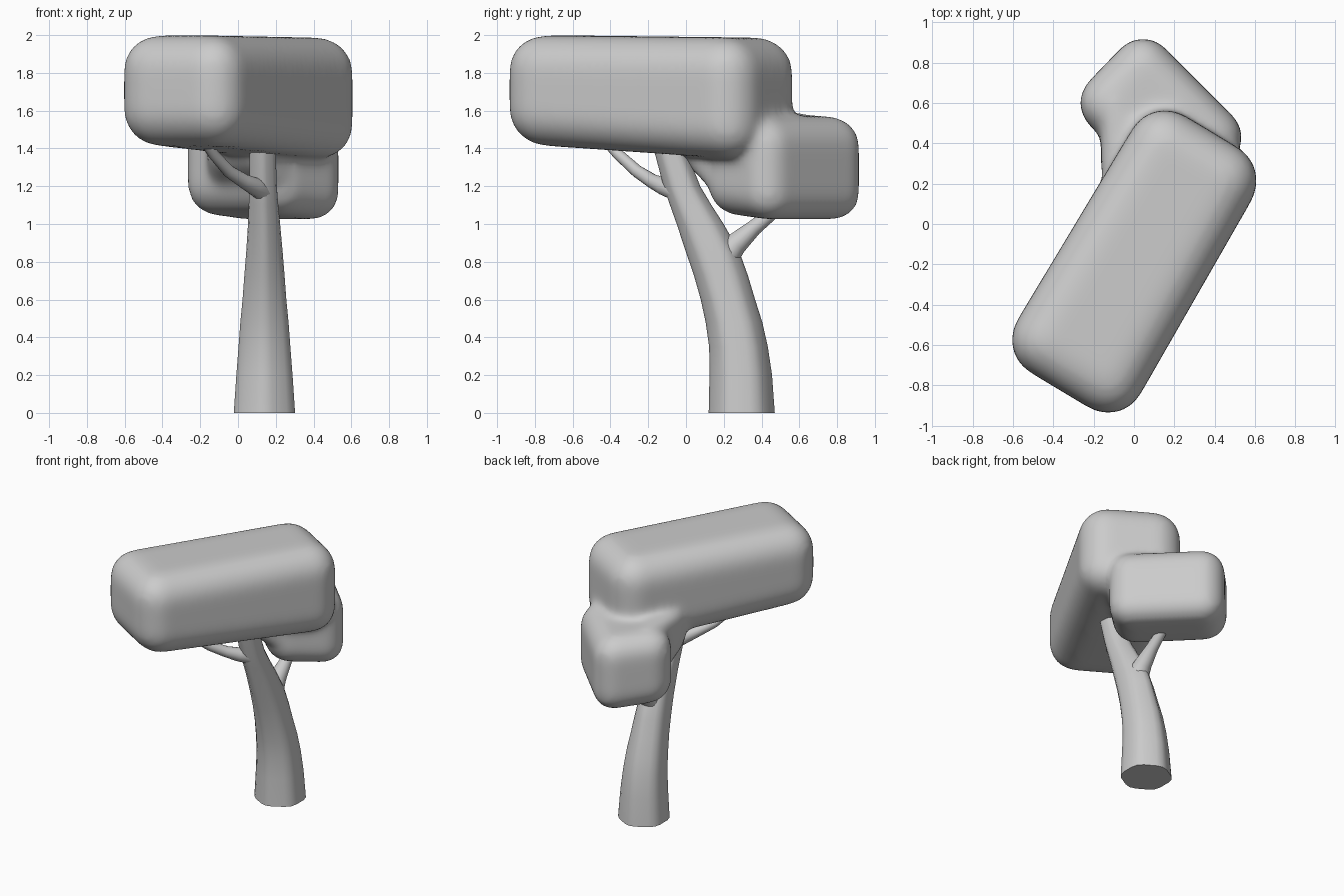
import bpy, bmesh
from math import sin, cos, pi, radians
from mathutils import Vector

if "Cube" in bpy.data.objects:
    bpy.data.objects.remove(bpy.data.objects["Cube"])


def add_object(name, bm):
    bmesh.ops.recalc_face_normals(bm, faces=bm.faces)
    mesh = bpy.data.meshes.new(name)
    bm.to_mesh(mesh)
    bm.free()
    ob = bpy.data.objects.new(name, mesh)
    bpy.context.collection.objects.link(ob)
    bpy.ops.object.select_all(action='DESELECT')
    ob.select_set(True)
    bpy.context.view_layer.objects.active = ob
    bpy.ops.object.shade_smooth_by_angle(angle=radians(40))
    return ob


def block(mesh_out, angle, ends, radius):
    """Rounded box between two end rectangles: (distance, side lo/hi, z lo/hi)."""
    a = radians(angle)
    d, s = Vector((cos(a), sin(a), 0)), Vector((sin(a), -cos(a), 0))
    bm = bmesh.new()
    rings = []
    for dist, s0, s1, z0, z1 in ends:
        rings.append([bm.verts.new(d * dist + s * q + Vector((0, 0, z)))
                      for q, z in ((s0, z0), (s1, z0), (s1, z1), (s0, z1))])
    bridge(bm, rings)
    bmesh.ops.recalc_face_normals(bm, faces=bm.faces)
    bmesh.ops.bevel(bm, geom=bm.edges[:], offset=radius, segments=6,
                    profile=0.5, affect='EDGES')
    tmp = bpy.data.meshes.new("tmp")
    bm.to_mesh(tmp)
    bm.free()
    mesh_out.from_mesh(tmp)
    bpy.data.meshes.remove(tmp)


def bridge(bm, rings):
    n = len(rings[0])
    for r0, r1 in zip(rings, rings[1:]):
        for i in range(n):
            j = (i + 1) % n
            bm.faces.new((r0[i], r0[j], r1[j], r1[i]))
    bm.faces.new(rings[0][::-1])
    bm.faces.new(rings[-1])


def loft(name, stations, flat=False, n=24, hexness=0.0):
    """Tube through (x, y, z, rx, ry); flat keeps the rings horizontal."""
    bm = bmesh.new()
    pts = [Vector(p[:3]) for p in stations]
    rings = []
    for k, (c, st) in enumerate(zip(pts, stations)):
        u, v = Vector((1, 0, 0)), Vector((0, 1, 0))
        if not flat:
            t = (pts[min(k + 1, len(pts) - 1)] - pts[max(k - 1, 0)]).normalized()
            u = t.cross(Vector((0, 0, 1))).normalized()
            v = u.cross(t)
        ring = []
        for i in range(n):
            f = 2 * pi * i / n
            w = 1 - hexness * cos(6 * f)
            ring.append(bm.verts.new(c + u * (st[3] * w * cos(f)) + v * (st[4] * w * sin(f))))
        rings.append(ring)
    bridge(bm, rings)
    return add_object(name, bm)


# Leaning trunk with a softened six-sided section
loft("trunk", [
    (0.14, 0.295, 0.00, 0.168, 0.169), (0.14, 0.290, 0.20, 0.154, 0.160),
    (0.14, 0.278, 0.35, 0.142, 0.150), (0.14, 0.254, 0.48, 0.132, 0.145),
    (0.14, 0.222, 0.60, 0.120, 0.139), (0.14, 0.184, 0.73, 0.110, 0.138),
    (0.14, 0.142, 0.85, 0.100, 0.137), (0.138, 0.075, 1.00, 0.088, 0.120),
    (0.135, 0.025, 1.10, 0.081, 0.106), (0.132, -0.022, 1.20, 0.076, 0.094),
    (0.13, -0.12, 1.50, 0.068, 0.075)], flat=True, hexness=0.035)

# Side branches
loft("front_branch", [
    (0.14, 0.00, 1.13, 0.07, 0.07), (0.125, -0.06, 1.18, 0.055, 0.055),
    (0.085, -0.12, 1.20, 0.047, 0.047), (0.03, -0.18, 1.228, 0.038, 0.038),
    (-0.05, -0.26, 1.28, 0.033, 0.033), (-0.13, -0.36, 1.37, 0.029, 0.029),
    (-0.19, -0.44, 1.46, 0.028, 0.028)], n=16)
loft("back_branch", [
    (0.14, 0.15, 0.72, 0.09, 0.09), (0.14, 0.205, 0.83, 0.078, 0.078),
    (0.14, 0.265, 0.895, 0.06, 0.06), (0.14, 0.36, 0.98, 0.042, 0.042),
    (0.14, 0.44, 1.045, 0.036, 0.036), (0.14, 0.52, 1.12, 0.035, 0.035)], n=16)

# Foliage: large slab, lower back clump and the neck that joins them
crown = bmesh.new()
block(crown, 59, [(-0.895, -0.25, 0.465, 1.425, 2.0),
                  (0.59, -0.25, 0.435, 1.335, 1.985)], 0.185)
block(crown, 45, [(0.19, -0.655, 0.11, 1.06, 1.59),
                  (0.725, -0.665, 0.12, 1.01, 1.56)], 0.15)
block(crown, 45, [(0.03, -0.26, 0.11, 1.33, 1.62),
                  (0.42, -0.655, 0.10, 1.03, 1.59)], 0.08)
foliage = add_object("foliage", crown)
rm = foliage.modifiers.new("blend", 'REMESH')
rm.mode = 'VOXEL'
rm.voxel_size = 0.022
rm.use_smooth_shade = True
sm = foliage.modifiers.new("soften", 'SMOOTH')
sm.factor = 0.5
sm.iterations = 18
